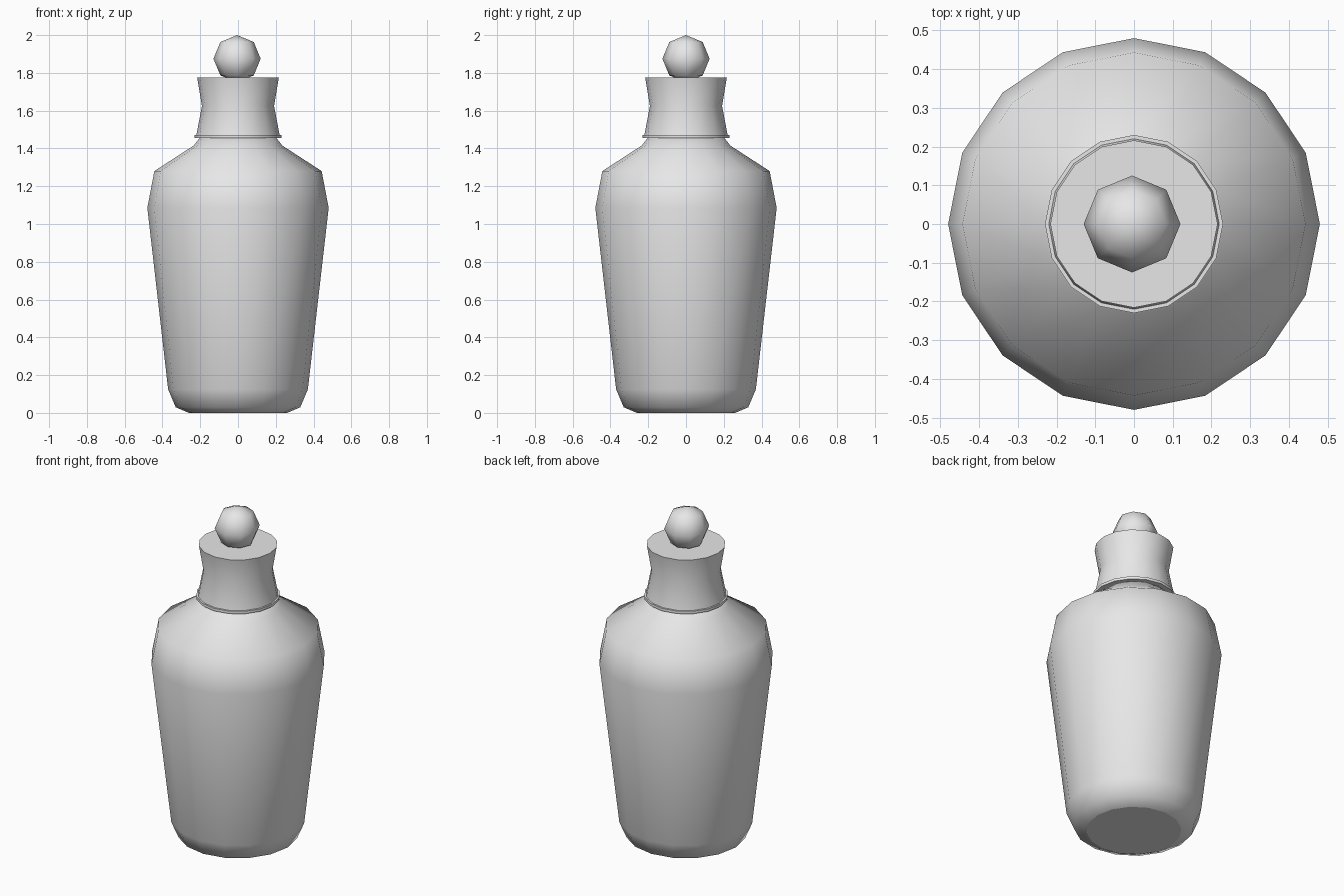
import bpy, bmesh, math

old = bpy.data.objects.get("Cube")
if old:
    bpy.data.objects.remove(old, do_unlink=True)

SIDES = 16

grey = bpy.data.materials.new("plain_grey")
grey.use_nodes = True
colour = (0.8, 0.8, 0.8, 1)
grey.diffuse_color = colour
grey.node_tree.nodes["Principled BSDF"].inputs["Base Color"].default_value = colour


def finish(name, bm, angle):
    """Turn a bmesh into a smooth-shaded object with sharp edges kept."""
    bmesh.ops.recalc_face_normals(bm, faces=bm.faces)
    mesh = bpy.data.meshes.new(name)
    bm.to_mesh(mesh)
    bm.free()
    mesh.materials.append(grey)
    obj = bpy.data.objects.new(name, mesh)
    bpy.context.collection.objects.link(obj)
    bpy.ops.object.select_all(action='DESELECT')
    obj.select_set(True)
    bpy.context.view_layer.objects.active = obj
    bpy.ops.object.shade_smooth_by_angle(angle=math.radians(angle))
    return obj


def lathe(name, profile, angle):
    """Revolve (radius, height) points about z and cap both ends."""
    bm = bmesh.new()
    rings = []
    for r, z in profile:
        turns = [math.tau * i / SIDES for i in range(SIDES)]
        rings.append([bm.verts.new((r * math.cos(a), r * math.sin(a), z)) for a in turns])
    for low, high in zip(rings, rings[1:]):
        for i in range(SIDES):
            j = (i + 1) % SIDES
            bm.faces.new((low[i], low[j], high[j], high[i]))
    bm.faces.new(rings[0])
    bm.faces.new(rings[-1])
    return finish(name, bm, angle)


# Tapered body with rounded foot and sloping shoulder
body = lathe("bottle_body", [(0.26, 0), (0.33, 0.03), (0.37, 0.125), (0.48, 1.085),
                             (0.443, 1.28), (0.235, 1.415), (0.2, 1.46)], 60)
# Flat base meets the foot at a crisp edge
for edge in body.data.edges:
    if all(body.data.vertices[v].co.z < 0.001 for v in edge.vertices):
        edge.use_edge_sharp = True

# Thin collar under the neck
lathe("neck_collar", [(0.23, 1.456), (0.23, 1.472)], 30)

# Waisted neck with flat top
lathe("bottle_neck", [(0.221, 1.468), (0.191, 1.625), (0.216, 1.775)], 45)

# Faceted ball stopper
bm = bmesh.new()
bmesh.ops.create_uvsphere(bm, u_segments=8, v_segments=4, radius=0.125)
bmesh.ops.translate(bm, verts=bm.verts, vec=(-0.005, 0, 1.875))
finish("ball_stopper", bm, 70)
